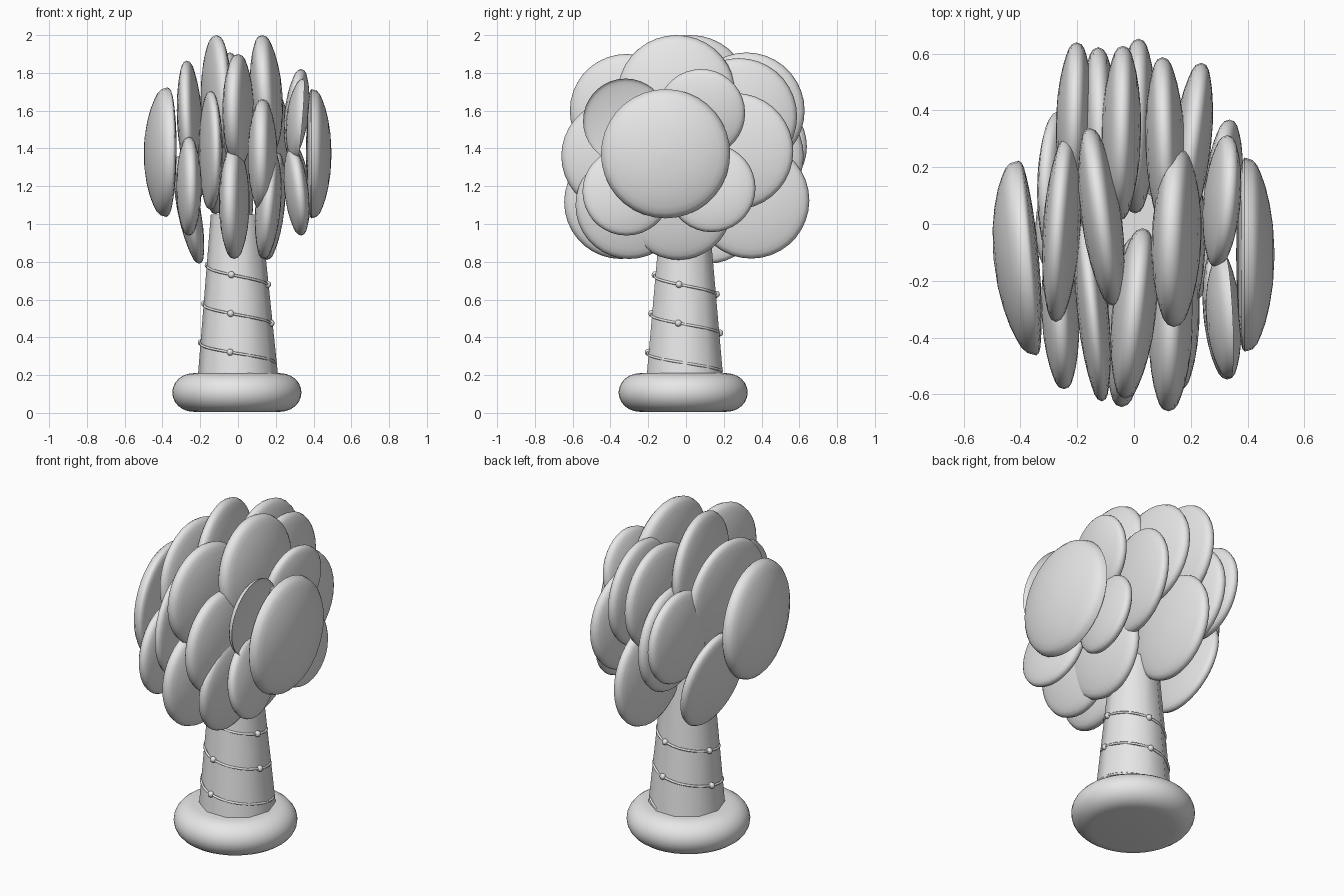
import bpy, bmesh, math
from mathutils import Vector

if "Cube" in bpy.data.objects:
    bpy.data.objects.remove(bpy.data.objects["Cube"])

grey = bpy.data.materials.new("plain_grey")
grey.diffuse_color = (0.8, 0.8, 0.8, 1)
grey.use_nodes = True
grey.node_tree.nodes["Principled BSDF"].inputs["Base Color"].default_value = grey.diffuse_color


def finish(name, bm, angle=35):
    """Turn a bmesh into a smooth shaded object."""
    bmesh.ops.recalc_face_normals(bm, faces=bm.faces)
    mesh = bpy.data.meshes.new(name)
    bm.to_mesh(mesh)
    bm.free()
    mesh.materials.append(grey)
    ob = bpy.data.objects.new(name, mesh)
    bpy.context.collection.objects.link(ob)
    bpy.ops.object.select_all(action='DESELECT')
    ob.select_set(True)
    bpy.context.view_layer.objects.active = ob
    bpy.ops.object.shade_smooth_by_angle(angle=math.radians(angle))
    return ob


def loft(name, profile, sides, place, angle=35):
    """Revolve (radius, height) rings; place() maps each point into the scene."""
    bm = bmesh.new()
    rings = []
    for r, h in profile:
        ring = []
        for i in range(sides):
            a = 2 * math.pi * i / sides
            ring.append(bm.verts.new(place(r * math.cos(a), r * math.sin(a), h)))
        rings.append(ring)
    for lo, hi in zip(rings, rings[1:]):
        for i in range(sides):
            j = (i + 1) % sides
            bm.faces.new((lo[i], lo[j], hi[j], hi[i]))
    bm.faces.new(rings[0])
    bm.faces.new(rings[-1])
    return finish(name, bm, angle)


# Cushion-shaped base: flat middle with a rounded rim
rim = [math.radians(a) for a in range(-90, 91, 15)]
loft("base", [(0.23 + 0.112 * math.cos(a), 0.108 + 0.102 * math.sin(a)) for a in rim], 40,
     lambda u, v, h: (u - 0.006, v - 0.015, h), 60)


# Tapered, faceted trunk
def trunk_radius(z):
    return 0.212 - 0.092 * (z - 0.2)


loft("trunk", [(trunk_radius(z), z) for z in (0.19, 0.6, 1.05)], 10,
     lambda u, v, h: (u - 0.012 * (h - 0.2), v - 0.006, h), 40)


def garland_point(t):
    """t counts turns from the lowest front crossing."""
    a = -math.pi / 2 - 2 * math.pi * t
    z = 0.315 + 0.205 * t
    r = trunk_radius(z) * 0.985
    return Vector((r * math.cos(a) - 0.005, r * math.sin(a) - 0.006, z))


# Thin garland winding down the trunk
curve = bpy.data.curves.new("garland", 'CURVE')
curve.dimensions = '3D'
curve.bevel_depth = 0.007
curve.bevel_resolution = 1
curve.materials.append(grey)
spline = curve.splines.new('POLY')
count = 110
spline.points.add(count - 1)
for i, p in enumerate(spline.points):
    p.co = (*garland_point(-0.45 + 2.8 * i / (count - 1)), 1)
garland = bpy.data.objects.new("garland", curve)
bpy.context.collection.objects.link(garland)

# Round beads on the garland, about four per turn
for i in range(10):
    bm = bmesh.new()
    bmesh.ops.create_uvsphere(bm, u_segments=12, v_segments=8, radius=0.018)
    bmesh.ops.translate(bm, verts=bm.verts, vec=garland_point(0.03 + 0.25 * i))
    finish("bead", bm)

# Lens cross-section: fraction of radius, fraction of half thickness
LENS = [(0.02, 1), (0.3, 0.95), (0.52, 0.84), (0.7, 0.7), (0.83, 0.55), (0.92, 0.42),
        (0.975, 0.26), (1, 0)]


def leaf(x, y, z, radius, thick_left, thick_right, lean_y, lean_z):
    """Round leaf pad facing along x, leaning by the given slopes."""
    profile = [(f * radius, -h * thick_left) for f, h in LENS]
    profile += [(f * radius, h * thick_right) for f, h in reversed(LENS[:-1])]
    loft("leaf_pad", profile, 36,
         lambda u, v, h: (x + h + lean_y * u + lean_z * v, y + u, z + v), 60)


# Large outer pads, bulging outward
leaf(-0.375, -0.12, 1.38, 0.343, 0.12, 0.04, -0.09, 0.01)
leaf(0.39, -0.108, 1.372, 0.342, 0.03, 0.105, 0.0, 0.0)
# Hollow pad tucked behind the right outer pad
leaf(0.33, -0.32, 1.545, 0.225, 0.075, -0.03, -0.05, 0.08)
# Low left pad, leaning strongly outward
leaf(-0.26, 0.115, 1.075, 0.285, 0.062, 0.062, 0.0, -0.19)


def pads(radius, half, tilt, places):
    """Pads of one size; each place is x, y, z and the lean along y."""
    for x, y, z, lean in places:
        # the vertical lean grows away from the crown's middle
        leaf(x, y, z, radius, half, half, lean, tilt * x * (1.38 - z))


# Top pads
pads(0.313, 0.085, 1.5, [(0.15, -0.05, 1.687, 0.03)])
pads(0.313, 0.072, 0, [(-0.115, 0.025, 1.687, -0.13)])
pads(0.325, 0.065, -1.2, [(-0.255, -0.02, 1.54, 0.06)])
# Front pads
pads(0.3, 0.078, 0, [(0.0, -0.315, 1.6, 0.1), (0.13, -0.36, 1.36, 0.03),
                     (-0.02, -0.345, 1.115, 0.08)])
pads(0.315, 0.056, 0, [(-0.145, -0.31, 1.39, -0.1)])
# Lower pads around the trunk top
pads(0.285, 0.068, 1.8, [(0.16, -0.3, 1.1, 0.0), (0.18, -0.04, 1.095, 0.0)])
pads(0.262, 0.066, 0, [(-0.26, -0.32, 1.2, -0.05)])
# Small right side pads
pads(0.233, 0.062, -1.6, [(0.31, -0.315, 1.172, -0.08), (0.31, 0.08, 1.587, 0.08),
                          (0.315, 0.135, 1.19, 0.09)])
# Back pads
pads(0.308, 0.07, 0.5, [(0.2, 0.26, 1.385, 0.12), (0.11, 0.28, 1.57, -0.03),
                        (-0.045, 0.32, 1.6, 0.02), (0.01, 0.345, 1.125, 0.02),
                        (-0.12, 0.315, 1.36, -0.02)])
pads(0.27, 0.065, 0, [(-0.21, 0.37, 1.41, 0.03)])
